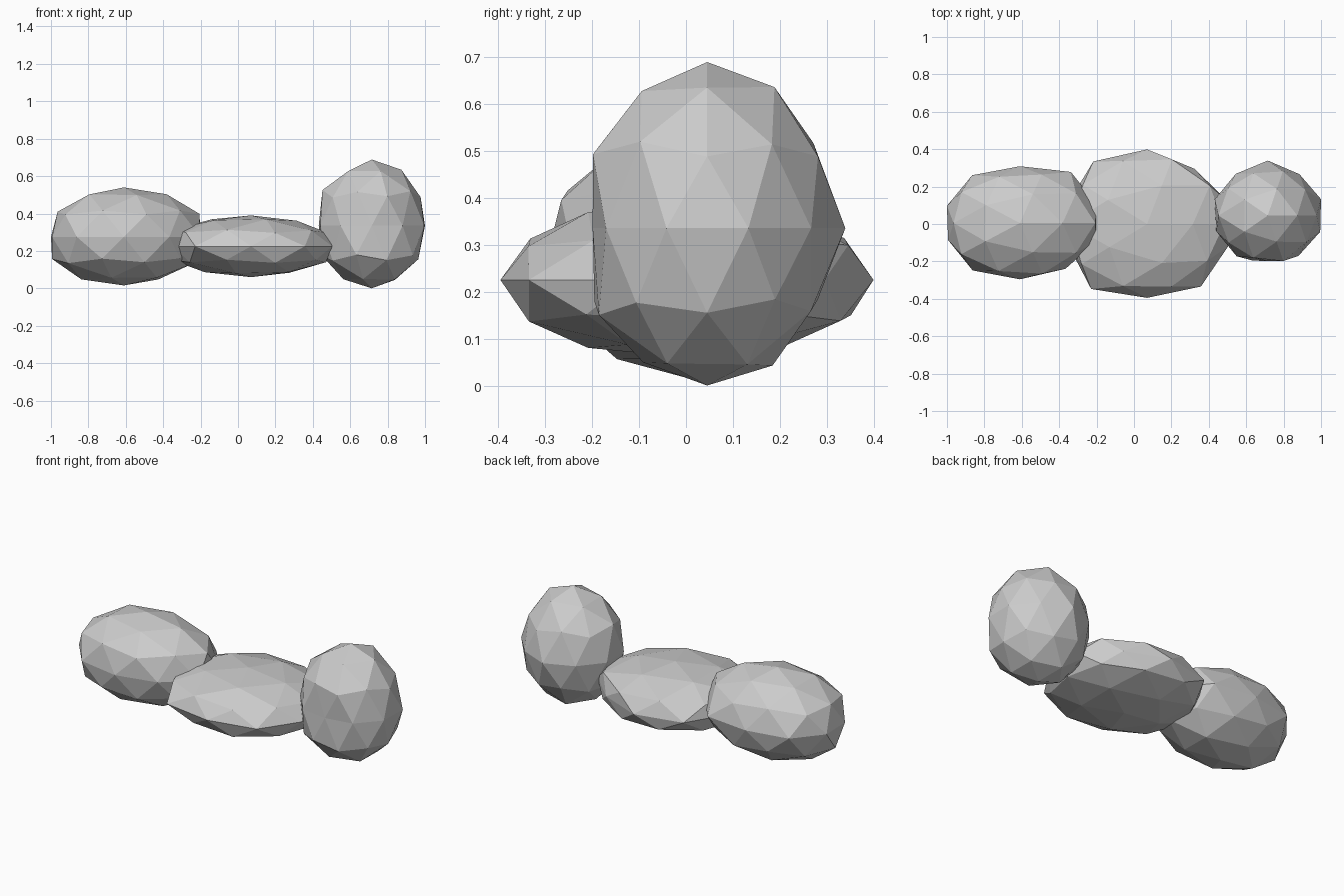
import bpy
import random
from mathutils import Vector

random.seed(4)


def boulder(name, centre, radii, tweaks):
    """Faceted rock: stretched icosphere, each corner pushed in or out along its ray."""
    bpy.ops.mesh.primitive_ico_sphere_add(subdivisions=2, radius=1)
    rock = bpy.context.object
    rock.name = name
    verts = rock.data.vertices
    unit = [v.co.normalized() for v in verts]
    push = [random.uniform(0.97, 1.03) for _ in verts]
    # measured bumps and dents: direction, factor
    for direction, factor in tweaks:
        d = Vector(direction).normalized()
        nearest = max(range(len(unit)), key=lambda i: unit[i].dot(d))
        push[nearest] = factor
    for v, u, f in zip(verts, unit, push):
        v.co = Vector(c + u[k] * radii[k] * f for k, c in enumerate(centre))
    bpy.ops.object.shade_flat()
    return rock


UP, DOWN, FRONT, BACK = (0, 0, 1), (0, 0, -1), (0, -1, 0), (0, 1, 0)

# Left boulder
boulder("left_boulder", (-0.61, 0.005, 0.275), (0.425, 0.31, 0.262), [
    (UP, 1.01), (DOWN, 0.99), (FRONT, 0.97), (BACK, 0.98),
    ((0.89, 0, 0.45), 1.06), ((-0.89, 0, -0.45), 1.01),
    ((-0.95, 0.31, 0), 0.965), ((-0.95, -0.31, 0), 0.95),
    ((0.59, 0.81, 0), 1.09), ((-0.59, 0.81, 0), 1.02),
    ((-0.85, 0, 0.53), 0.98)])

# Low middle boulder
boulder("middle_boulder", (0.07, 0, 0.225), (0.48, 0.405, 0.165), [
    (UP, 1.0), (DOWN, 1.0), (FRONT, 0.975), (BACK, 0.985),
    ((0.95, 0.31, 0), 0.95), ((0.95, -0.31, 0), 0.95),
    ((-0.95, 0.31, 0), 0.92), ((-0.95, -0.31, 0), 0.92),
    ((-0.59, 0.81, 0), 1.02), ((-0.59, -0.81, 0), 1.06),
    ((0.59, -0.81, 0), 1.02), ((0.59, 0.81, 0), 0.9),
    ((0.28, -0.85, -0.45), 1.02), ((0.89, 0, 0.45), 0.96)])

# Tall right boulder
boulder("right_boulder", (0.715, 0.045, 0.335), (0.295, 0.28, 0.345), [
    (UP, 1.025), (DOWN, 0.97), (FRONT, 0.87), (BACK, 1.05),
    ((0.95, 0.31, 0), 1.015), ((0.95, -0.31, 0), 1.0),
    ((-0.95, 0.31, 0), 1.01), ((-0.95, -0.31, 0), 0.98),
    ((0.59, -0.81, 0), 0.95), ((-0.59, -0.81, 0), 0.96),
    ((0.28, -0.85, 0.45), 1.02), ((0.28, 0.85, 0.45), 0.99),
    ((-0.85, 0, 0.53), 1.05), ((0.53, 0, 0.85), 1.02)])
